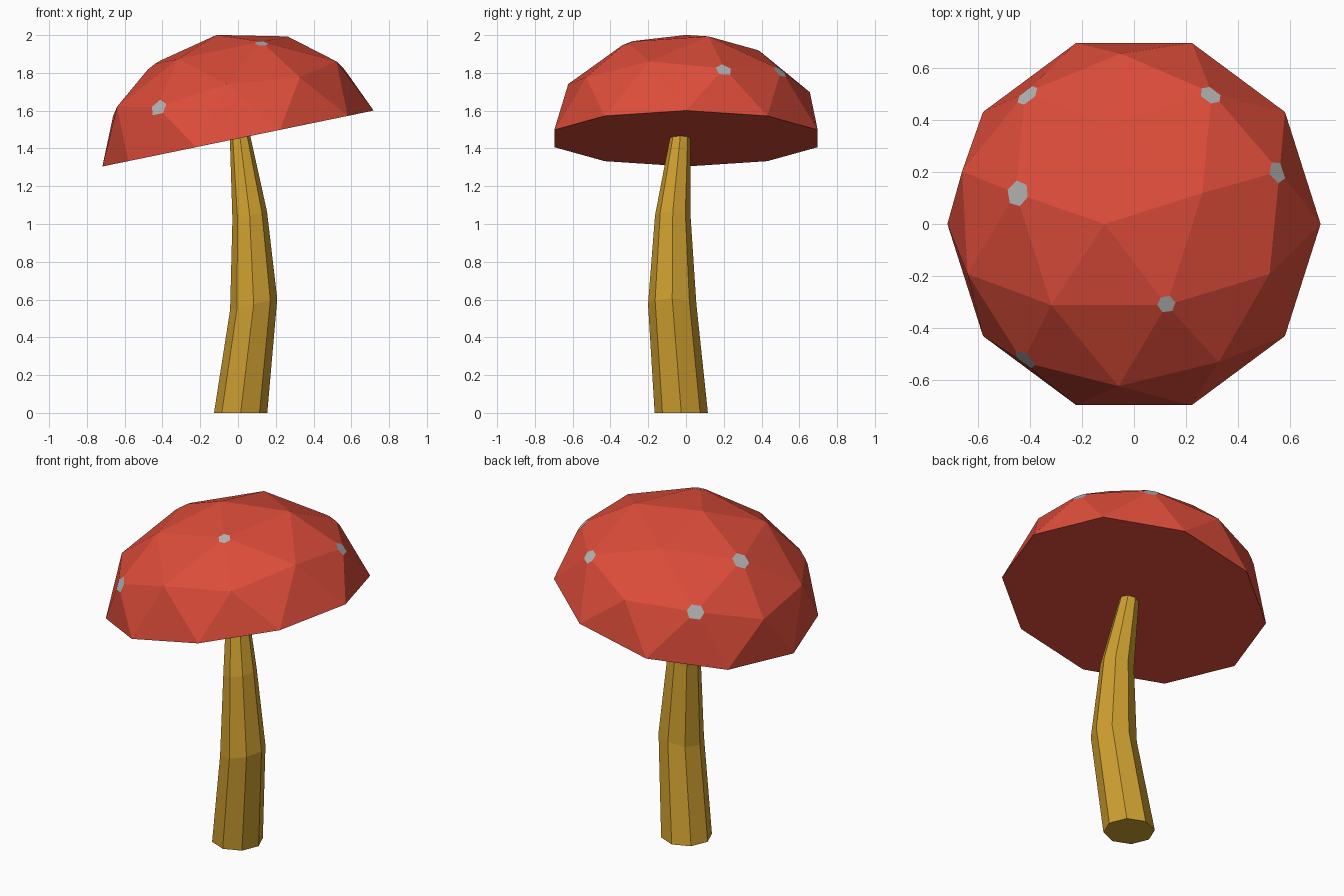
import bpy, bmesh
from math import sin, cos, pi, radians
from mathutils import Matrix, Vector

if "Cube" in bpy.data.objects:
    bpy.data.objects.remove(bpy.data.objects["Cube"])


def material(name, rgb):
    m = bpy.data.materials.new(name)
    m.diffuse_color = (*rgb, 1)
    m.use_nodes = True
    m.node_tree.nodes["Principled BSDF"].inputs["Base Color"].default_value = m.diffuse_color
    return m


def add_object(name, bm, *mats):
    bmesh.ops.recalc_face_normals(bm, faces=bm.faces)
    me = bpy.data.meshes.new(name)
    bm.to_mesh(me)
    bm.free()
    for m in mats:
        me.materials.append(m)
    ob = bpy.data.objects.new(name, me)
    bpy.context.collection.objects.link(ob)
    return ob


TILT = 11.65
red = material("cap_red", (0.72, 0.073, 0.042))
ochre = material("stem_ochre", (0.62, 0.35, 0.03))
grey = material("spot_grey", (0.45, 0.45, 0.45))

# Cap: upper half of a squashed icosphere, closed underneath
bm = bmesh.new()
bmesh.ops.create_icosphere(bm, subdivisions=2, radius=1,
                           matrix=Matrix.Rotation(radians(18), 4, 'Z'))
bmesh.ops.delete(bm, geom=[v for v in bm.verts if v.co.z < -0.01], context='VERTS')
bmesh.ops.contextual_create(bm, geom=[e for e in bm.edges if e.is_boundary])
size = Vector((0.733, 0.733, 0.56))
bmesh.ops.scale(bm, vec=size, verts=bm.verts)

# Spots: chosen cap corners cut flat (angle, radius, height, cut length)
for angle, r, h, cut in [(306, .526, .851, .037), (162, .526, .851, .053),
                         (54, .851, .526, .045), (126, .851, .526, .050),
                         (18, .894, .447, .046), (234, .894, .447, .052)]:
    a = radians(angle)
    target = Vector((r * cos(a), r * sin(a), h)) * size
    corner = min(bm.verts, key=lambda v: (v.co - target).length)
    res = bmesh.ops.bevel(bm, geom=[corner], offset=cut, offset_type='OFFSET',
                          segments=1, profile=0.5, affect='VERTICES')
    for f in res['faces']:
        if (f.calc_center_median() - target).length < 0.04:
            f.material_index = 1

cap = add_object("cap", bm, red, grey)
cap.location = (0, 0, 1.4525)
cap.rotation_euler.y = -radians(TILT)

# Stem: eight-sided bent loft (centre, radius, ring tilt)
bm = bmesh.new()
rings = []
for centre, r, tilt in [((.014, -.025, 0), .141, 0),
                        ((.083, -.073, .575), .128, 13),
                        ((.062, -.07, 1.045), .094, 13),
                        ((.011, -.03, 1.456), .055, TILT)]:
    rot = Matrix.Rotation(-radians(tilt), 3, 'Y')
    rings.append([bm.verts.new(rot @ Vector((r * cos(i * pi / 4), r * sin(i * pi / 4), 0))
                               + Vector(centre)) for i in range(8)])
for lo, hi in zip(rings, rings[1:]):
    for i in range(8):
        j = (i + 1) % 8
        bm.faces.new((lo[i], lo[j], hi[j], hi[i]))
bm.faces.new(rings[0])
bm.faces.new(rings[-1])
add_object("stem", bm, ochre)
